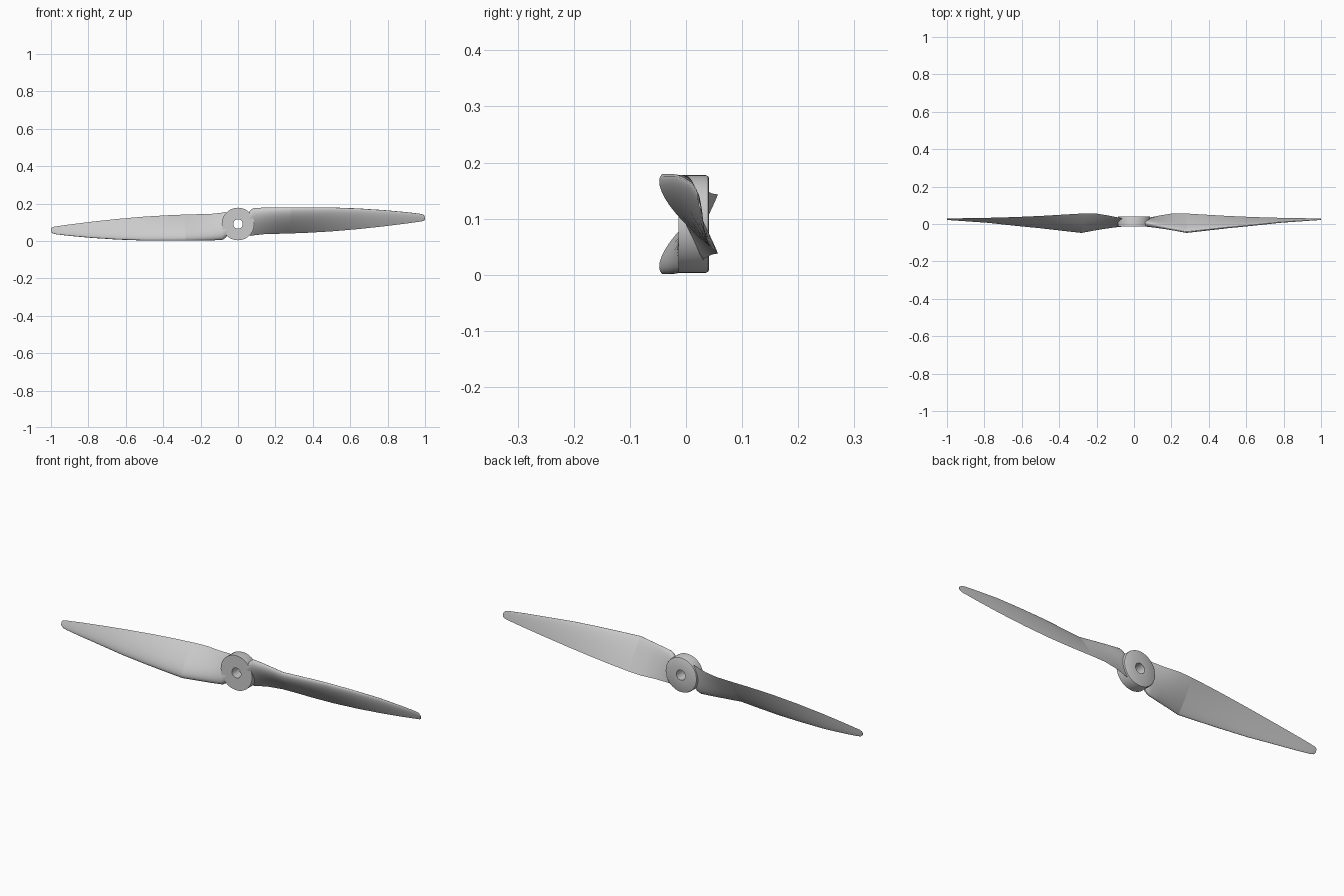
import bpy, bmesh, math
from mathutils import Matrix, Vector

if "Cube" in bpy.data.objects:
    bpy.data.objects.remove(bpy.data.objects["Cube"])

CZ = 0.0905      # height of the hub axis
N = 16           # points per airfoil side

# Blade stations: x, leading edge y z, trailing edge y z, front bulge, back bulge
STATIONS = [
    (0.055, 0.005, 0.148, 0.028, 0.034, 0.024, 0.012),
    (0.068, 0.003, 0.166, 0.031, 0.027, 0.025, 0.012),
    (0.085, 0.000, 0.176, 0.035, 0.030, 0.025, 0.012),
    (0.14, -0.012, 0.178, 0.046, 0.036, 0.024, 0.011),
    (0.21, -0.027, 0.179, 0.057, 0.038, 0.023, 0.009),
    (0.28, -0.042, 0.180, 0.056, 0.040, 0.022, 0.008),
    (0.38, -0.031, 0.180, 0.050, 0.044, 0.019, 0.007),
    (0.50, -0.018, 0.179, 0.043, 0.051, 0.015, 0.006),
    (0.64, -0.005, 0.174, 0.037, 0.063, 0.011, 0.005),
    (0.78, 0.010, 0.165, 0.033, 0.078, 0.008, 0.003),
    (0.90, 0.017, 0.154, 0.031, 0.093, 0.005, 0.002),
    (0.97, 0.021, 0.146, 0.030, 0.103, 0.003, 0.0015),
    (0.99, 0.022, 0.141, 0.029, 0.106, 0.0025, 0.001),
    (1.00, 0.023, 0.130, 0.028, 0.112, 0.002, 0.001),
]
CREASE = 5       # ring where the blade kinks


def thickness(u):
    """Airfoil half thickness, normalised to a peak of 1."""
    return 10 * (0.2969 * math.sqrt(u) - 0.126 * u - 0.3516 * u**2
                 + 0.2843 * u**3 - 0.1036 * u**4)


def section(x, ly, lz, ty, tz, front, back):
    le, te = Vector((x, ly, lz)), Vector((x, ty, tz))
    n = Vector((0, tz - lz, ly - ty)).normalized()
    us = [(1 - math.cos(math.pi * i / N)) / 2 for i in range(N + 1)]
    pts = [le.lerp(te, u) + n * front * thickness(u) for u in reversed(us)]
    pts += [le.lerp(te, u) - n * back * thickness(u) for u in us[1:-1]]
    return pts


def add_object(name, bm):
    bmesh.ops.recalc_face_normals(bm, faces=bm.faces[:])
    mesh = bpy.data.meshes.new(name)
    bm.to_mesh(mesh)
    bm.free()
    obj = bpy.data.objects.new(name, mesh)
    bpy.context.collection.objects.link(obj)
    return obj


def make_blade(name, angle):
    bm = bmesh.new()
    rings = [[bm.verts.new(p) for p in section(*s)] for s in STATIONS]
    k = len(rings[0])
    for a, b in zip(rings, rings[1:]):
        for i in range(k):
            j = (i + 1) % k
            bm.faces.new((a[i], a[j], b[j], b[i])).smooth = True
        bm.edges.get((a[0], b[0])).smooth = False     # sharp trailing edge
    bm.faces.new(rings[0])
    bm.faces.new(rings[-1])
    for r in (0, CREASE, -1):
        for i in range(k):
            bm.edges.get((rings[r][i], rings[r][(i + 1) % k])).smooth = False
    # Turn about the hub axis
    bmesh.ops.rotate(bm, verts=bm.verts[:], cent=(0, 0, CZ),
                     matrix=Matrix.Rotation(angle, 3, 'Y'))
    return add_object(name, bm)


def make_hub():
    # Ring profile (radius, y) with a rounded back rim, spun about the axis
    profile = [(0.025, -0.013), (0.087, -0.013), (0.087, 0.035),
               (0.0855, 0.039), (0.082, 0.041), (0.025, 0.041)]
    seg = 64
    bm = bmesh.new()
    rings = []
    for s in range(seg):
        a = 2 * math.pi * s / seg
        rings.append([bm.verts.new((r * math.cos(a), y, CZ + r * math.sin(a)))
                      for r, y in profile])
    m = len(profile)
    for s in range(seg):
        a, b = rings[s], rings[(s + 1) % seg]
        for i in range(m):
            j = (i + 1) % m
            bm.faces.new((a[i], a[j], b[j], b[i]))
    return add_object("hub", bm)


make_blade("right_blade", 0)
make_blade("left_blade", math.pi)
hub = make_hub()
bpy.context.view_layer.objects.active = hub
hub.select_set(True)
bpy.ops.object.shade_smooth_by_angle(angle=math.radians(35))
